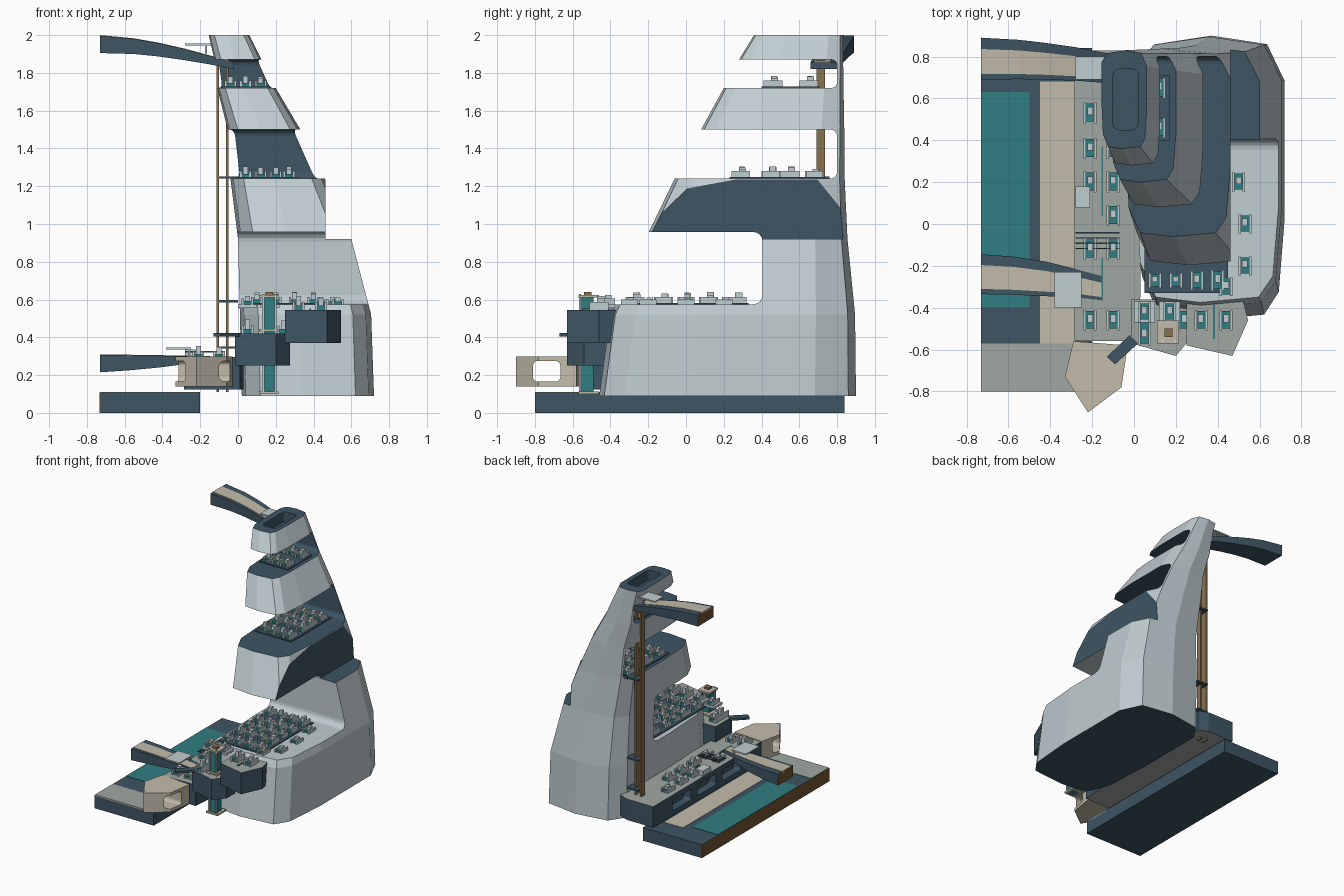
import bpy, bmesh, math, random

if "Cube" in bpy.data.objects:
    bpy.data.objects.remove(bpy.data.objects["Cube"])
random.seed(4)

def material(name, c):
    m = bpy.data.materials.new(name)
    m.diffuse_color = (*c, 1)
    m.use_nodes = True
    m.node_tree.nodes["Principled BSDF"].inputs["Base Color"].default_value = m.diffuse_color
    return m

LIGHT = material("pale_shell", (.53, .61, .64))
DARK = material("dark_slate", (.047, .09, .125))
TEAL = material("teal", (.03, .21, .22))
TAN = material("sand", (.54, .50, .40))
BROWN = material("cut_earth", (.17, .09, .035))
FLOOR = material("paving", (.35, .39, .36))
BRONZE = material("bronze", (.25, .17, .08))

def loft(name, loops, mat, first=None, last=None):
    """Skin matching loops; optional other materials on the two end caps."""
    bm = bmesh.new()
    rings = [[bm.verts.new(p) for p in l] for l in loops]
    for a, b in zip(rings, rings[1:]):
        n = len(a)
        for i in range(n):
            bm.faces.new((a[i], a[(i + 1) % n], b[(i + 1) % n], b[i]))
    f0, f1 = bm.faces.new(rings[0]), bm.faces.new(rings[-1])
    f0.material_index, f1.material_index = 1, 2
    bmesh.ops.recalc_face_normals(bm, faces=bm.faces)
    me = bpy.data.meshes.new(name)
    bm.to_mesh(me)
    bm.free()
    for m in (mat, first or mat, last or mat):
        me.materials.append(m)
    ob = bpy.data.objects.new(name, me)
    bpy.context.collection.objects.link(ob)
    return ob

def prism(name, pts, z0, z1, mat, top=None):
    return loft(name, [[(x, y, z) for x, y in pts] for z in (z0, z1)], mat, None, top)

def box(name, x0, x1, y0, y1, z0, z1, mat, top=None):
    return prism(name, [(x0, y0), (x1, y0), (x1, y1), (x0, y1)], z0, z1, mat, top)

def rounded(a0, a1, b0, b1, r, n=4):
    pts = []
    for cx, cy, s in ((a1 - r, b0 + r, -90), (a1 - r, b1 - r, 0), (a0 + r, b1 - r, 90), (a0 + r, b0 + r, 180)):
        for i in range(n + 1):
            t = math.radians(s + 90 * i / n)
            pts.append((cx + r * math.cos(t), cy + r * math.sin(t)))
    return pts

def cut(ob, cutter):
    m = ob.modifiers.new("cut", 'BOOLEAN')
    m.operation, m.solver, m.object = 'DIFFERENCE', 'EXACT', cutter
    m.material_mode = 'TRANSFER'
    bpy.context.view_layer.objects.active = ob
    bpy.ops.object.modifier_apply(modifier=m.name)
    bpy.data.objects.remove(cutter)

def yz_cutter(a0, a1, b0, b1, r, mat, x0=-2, x1=2):
    pts = rounded(a0, a1, b0, b1, r)
    return loft("cutter", [[(x, y, z) for y, z in pts] for x in (x0, x1)], mat)

# tower shell: faceted sections leaning back and left
plan = [(.14, .02), (.45, 0), (.86, .02), (.96, .10), (1, .36), (1, .84), (.88, .97),
        (.5, 1), (.12, .97), (0, .88), (0, .45), (.03, .15)]
sections = [(.09, .02, .72, -.46, .90), (.52, .01, .705, -.40, .895), (.92, 0, .60, -.215, .855),
            (1.24, -.04, .46, -.06, .84), (1.5, -.055, .33, .08, .838),
            (1.72, -.11, .20, .20, .834), (1.87, -.125, .125, .28, .832), (2.0, -.155, .06, .36, .83)]
shell = loft("tower_shell", [[(x0 + u * (x1 - x0), y0 + v * (y1 - y0), z) for u, v in plan]
                             for z, x0, x1, y0, y1 in sections], LIGHT)
# open terraces, side notch and roof well
cut(shell, yz_cutter(-2, .405, .575, .958, .05, LIGHT))
cut(shell, yz_cutter(-2, .80, 1.24, 1.5, .035, DARK))
cut(shell, yz_cutter(-2, .80, 1.72, 1.87, .03, DARK))
cut(shell, box("cutter", .462, 2, -2, 2, .92, 1.3, DARK))
cut(shell, prism("cutter", rounded(-.10, .02, .45, .74, .03), 1.92, 2.1, DARK))

# small house: two side wings, teal court, taller core
def house(x, y, z, w=.06, d=.09, h=.045):
    for s in (-1, 1):
        cx = x + s * w * .42
        box("house_wing", cx - w * .1, cx + w * .1, y - d / 2, y + d / 2, z, z + h * .7, LIGHT)
    box("house_court", x - w * .32, x + w * .32, y - d * .4, y + d * .45, z, z + h * .4, TEAL)
    box("house_core", x - w * .22, x + w * .22, y - d * .1, y + d * .28, z, z + h * random.uniform(.9, 1.3), LIGHT)

# terrace neighbourhoods on dark pads
for z, xs, ys in ((.575, (.10, .20, .30, .40), (-.27, -.12, .0, .12, .27)),
                  (1.24, (.04, .12, .20, .27), (.29, .45, .55, .68)),
                  (1.72, (-.04, .04, .12), (.46, .65))):
    box("terrace_pad", xs[0] - .05, xs[-1] + .05, ys[0] - .06, ys[-1] + .06, z, z + .008, DARK)
    for x in xs:
        for y in ys:
            house(x, y, z + .008, d=random.choice((.07, .09, .1)))
for x, y in ((.44, -.30), (.53, -.2), (.53, 0), (.5, .2)):
    house(x, y, .575, h=.035)

# water basin slab with banded top
box("basin_slab", -.728, -.20, -.80, .84, 0, .108, DARK)
box("basin_cut_end", -.732, -.727, -.80, .84, 0, .108, BROWN)
box("basin_water", -.73, -.50, -.40, .63, .10, .111, TEAL)
box("basin_promenade", -.45, -.28, -.57, .68, .10, .111, TAN)
box("basin_forecourt", -.73, -.20, -.80, -.57, .10, .111, FLOOR)

# podium along the tower's left side
podium = prism("podium", [(-.285, -.56), (.01, -.56), (.03, -.35), (.03, .80), (-.05, .83), (-.285, .83)],
               .125, .295, DARK, FLOOR)
for y in (-.30, .02, .34):
    cut(podium, yz_cutter(y, y + .24, .165, .255, .02, DARK, -.5, -.22))
for x, y in ((-.21, .53), (-.21, .36), (-.1, .36), (-.21, .2), (-.1, .2), (-.1, .04),
             (-.21, -.12), (-.1, -.12), (-.21, -.46), (-.1, -.46)):
    house(x, y, .295, d=.1)
for y0, y1 in ((.04, .37), (-.36, -.16)):
    box("podium_channel", -.156, -.147, y0, y1, .295, .302, TEAL)
for i in range(4):
    y = -.12 + .025 * i
    box("podium_rail", -.28, -.07, y, y + .006, .32, .327, DARK)
box("podium_kiosk", -.28, -.21, .08, .18, .295, .335, LIGHT)

# sand pavilion with a window through it
pavilion = prism("pavilion", [(-.22, -.90), (-.06, -.78), (-.03, -.58), (-.29, -.56), (-.33, -.73)],
                 .14, .298, TAN)
cut(pavilion, yz_cutter(-.81, -.665, .165, .275, .025, TAN))

# front balconies with houses
balconies = [([(-.015, -.57), (.20, -.63), (.275, -.54), (.275, -.36), (-.015, -.36)], .25, .42),
             ([(.25, -.58), (.47, -.63), (.545, -.46), (.52, -.36), (.25, -.36)], .37, .545)]
for pts, z0, z1 in balconies:
    prism("balcony", pts, z0, z1, DARK, FLOOR)
for x, y, z in ((.05, -.46, .42), (.05, -.53, .42), (.24, -.46, .42), (.32, -.46, .545), (.44, -.46, .545)):
    house(x, y, z, d=.1, h=.06)
for x in (.05, .17):
    box("balcony_upper_slab", x - .05, x + .05, -.47, -.37, .555, .575, LIGHT)
    house(x, -.42, .575)
box("balcony_channel", .378, .386, -.55, -.37, .545, .552, TEAL)
prism("gangway", [(-.13, -.635), (-.09, -.67), (.02, -.57), (-.02, -.53)], .405, .422, DARK)

# teal lift shaft at the front
box("front_lift_shaft", .135, .195, -.555, -.49, .10, .61, TEAL)
for z in (.10, .25, .43, .61):
    box("front_lift_collar", .11, .215, -.57, -.46, z, z + .014, TAN)
for x in (.128, .192):
    box("front_lift_post", x, x + .012, -.567, -.555, .10, .63, LIGHT)
box("front_lift_cap", .145, .185, -.54, -.50, .62, .64, BRONZE)

# tall twin lift rails at the back left
for x in (-.108, -.056):
    box("lift_rail", x - .007, x + .007, .69, .735, .11, 1.87, BRONZE)
for z in (.34, .585, 1.24):
    box("lift_landing", -.10, .0, .685, .76, z, z + .012, DARK)

# two curved sky bridges, cut off at the left
def bridge(name, stations):
    def ring(x, y0, y1, z0, z1):
        return [(x, y0, z0), (x, y1, z0), (x, y1, z1), (x, y0, z1)]
    loft(name, [ring(*s) for s in stations], DARK, BROWN)
    loft(name + "_deck", [ring(x, y0 + .13 * (y1 - y0), y1 - .27 * (y1 - y0), z1 - .01, z1 + .003)
                          for x, y0, y1, z0, z1 in stations], TAN)

bridge("upper_bridge", [(-.73, .69, .89, 1.905, 1.997), (-.55, .692, .88, 1.90, 1.98),
                        (-.42, .69, .865, 1.887, 1.957), (-.28, .685, .845, 1.867, 1.925),
                        (-.15, .675, .82, 1.845, 1.89), (-.02, .66, .80, 1.82, 1.855)])
bridge("lower_bridge", [(-.73, -.335, -.145, .215, .307), (-.58, -.338, -.155, .225, .305),
                        (-.42, -.345, -.18, .24, .303), (-.28, -.35, -.215, .258, .30),
                        (-.15, -.365, -.25, .275, .298)])
box("upper_bridge_canopy", -.28, -.13, .69, .80, 1.945, 1.955, LIGHT)
box("lower_bridge_canopy", -.38, -.25, -.40, -.23, .335, .345, LIGHT)
for x, y, z0, z1 in ((-.17, .7, 1.88, 1.95), (-.17, .79, 1.88, 1.95), (-.26, -.39, .29, .34), (-.26, -.25, .29, .34)):
    box("canopy_post", x - .005, x + .005, y - .005, y + .005, z0, z1, LIGHT)
